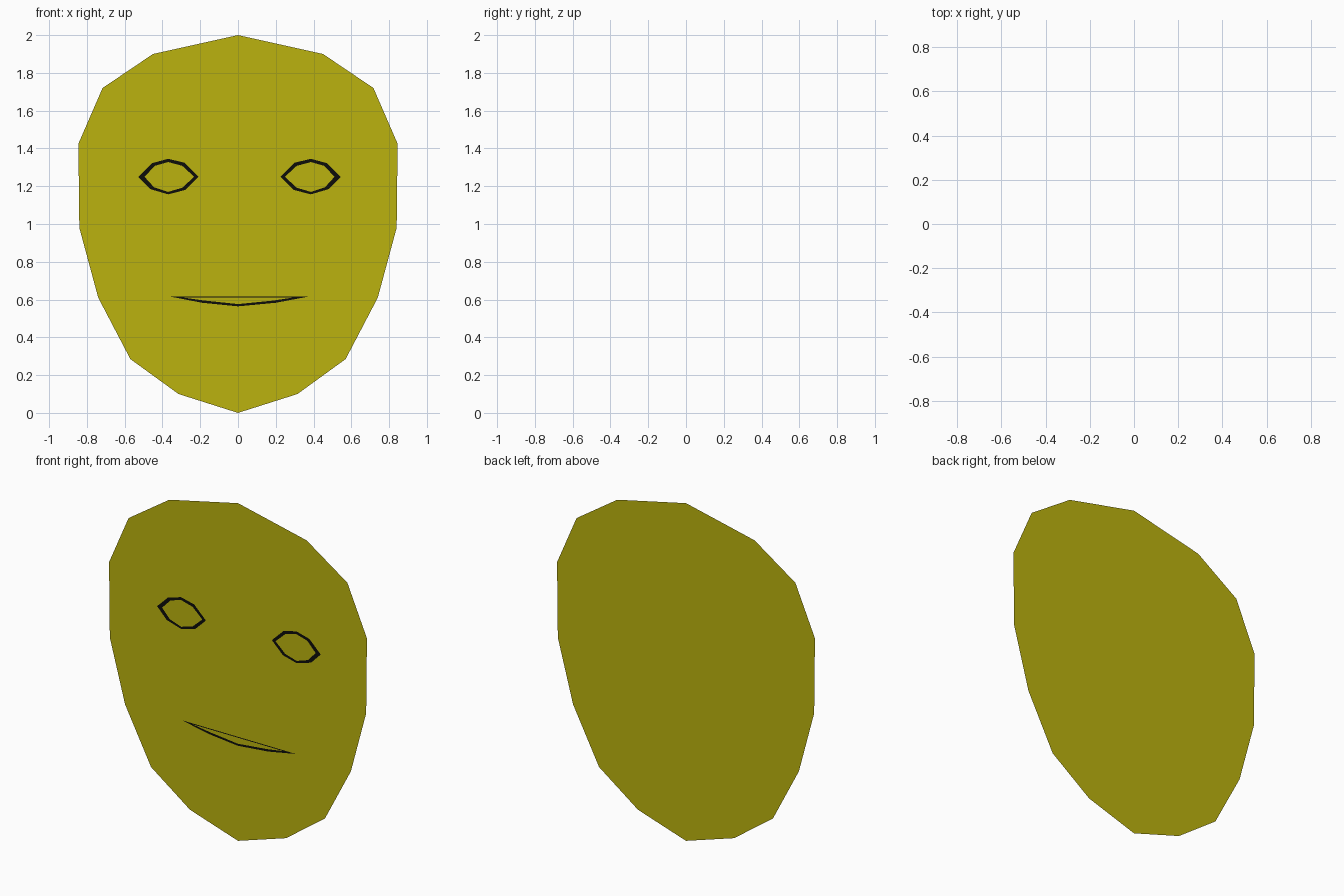
import bpy
import bmesh

if "Cube" in bpy.data.objects:
    bpy.data.objects.remove(bpy.data.objects["Cube"])


def material(name, rgb):
    m = bpy.data.materials.new(name)
    m.diffuse_color = (*rgb, 1.0)
    m.use_nodes = True
    m.node_tree.nodes["Principled BSDF"].inputs["Base Color"].default_value = m.diffuse_color
    return m


YELLOW = material("olive yellow", (0.50, 0.45, 0.0045))
BLACK = material("black", (0.004, 0.004, 0.003))


def sheet(name, loop, y, mat, inner=None):
    """Flat sheet facing the front; with an inner loop it becomes a ring."""
    bm = bmesh.new()
    outer = [bm.verts.new((x, y, z)) for x, z in loop]
    if inner:
        hole = [bm.verts.new((x, y, z)) for x, z in inner]
        n = len(outer)
        for i in range(n):
            j = (i + 1) % n
            bm.faces.new((outer[i], outer[j], hole[j], hole[i]))
    else:
        bm.faces.new(outer)
    bm.normal_update()
    for f in bm.faces:
        if f.normal.y > 0:
            f.normal_flip()
    me = bpy.data.meshes.new(name)
    bm.to_mesh(me)
    bm.free()
    me.materials.append(mat)
    ob = bpy.data.objects.new(name, me)
    bpy.context.collection.objects.link(ob)
    return ob


# Egg-shaped face sheet, mirrored half outline
half = [(0.45, 1.90), (0.717, 1.72), (0.845, 1.425), (0.84, 0.98),
        (0.74, 0.61), (0.57, 0.285), (0.315, 0.10)]
outline = [(0, 2.0)] + half + [(0, 0)] + [(-x, z) for x, z in reversed(half)]
sheet("face", outline, 0.0, YELLOW)

# Eye loops for the right half
socket = [(0.68, 1.30), (0.52, 1.425), (0.22, 1.40), (0.138, 1.365),
          (0.115, 1.13), (0.19, 1.095), (0.515, 1.04), (0.68, 1.17)]
eye_plate = [(0.215, 1.37), (0.535, 1.357), (0.53, 1.115), (0.197, 1.13)]
rim_outer = [(0.208, 1.25), (0.285, 1.325), (0.37, 1.345), (0.455, 1.322),
             (0.528, 1.25), (0.465, 1.185), (0.37, 1.157), (0.28, 1.18)]
rim_inner = [(0.232, 1.25), (0.295, 1.308), (0.37, 1.328), (0.44, 1.308),
             (0.495, 1.25), (0.445, 1.195), (0.37, 1.170), (0.295, 1.192)]

for side, sign, shift in (("left", -1, 0.0), ("right", 1, 0.016)):
    def place(loop):
        return [(sign * x + shift, z) for x, z in loop]
    sheet(side + "_eye_socket", place(socket), -0.001, YELLOW)
    sheet(side + "_eye_plate", place(eye_plate), -0.002, YELLOW)
    sheet(side + "_eye_rim", place(rim_outer), -0.003, BLACK, place(rim_inner))

# Thin crescent mouth outline
mouth_outer = [(-0.365, 0.617), (0.38, 0.617), (0.2, 0.583), (0.0, 0.564), (-0.19, 0.583)]
mouth_inner = [(-0.30, 0.612), (0.30, 0.612), (0.19, 0.595), (0.0, 0.576), (-0.18, 0.595)]
sheet("mouth", mouth_outer, -0.002, BLACK, mouth_inner)
